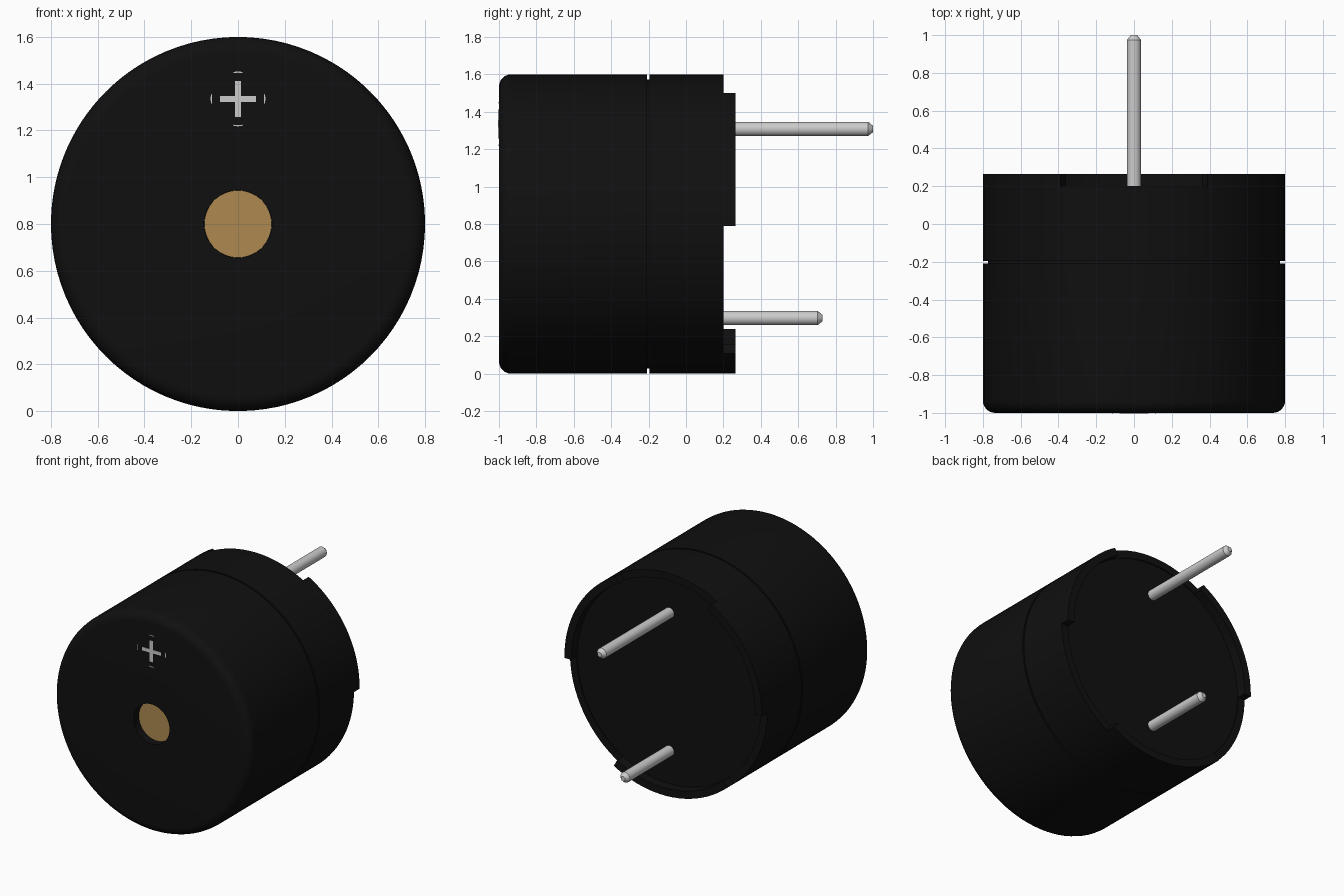
import bpy, bmesh, math

cube = bpy.data.objects.get("Cube")
if cube:
    bpy.data.objects.remove(cube, do_unlink=True)

CENTRE_Z = 0.8


def material(name, rgb, rough=0.5):
    m = bpy.data.materials.new(name)
    m.use_nodes = True
    m.diffuse_color = (*rgb, 1)
    bsdf = m.node_tree.nodes["Principled BSDF"]
    bsdf.inputs["Base Color"].default_value = (*rgb, 1)
    bsdf.inputs["Roughness"].default_value = rough
    return m


BLACK = material("black plastic", (0.005, 0.005, 0.005))
SILVER = material("light grey", (0.6, 0.6, 0.6))
BRASS = material("brass tan", (0.42, 0.25, 0.08))


def finish(bm, name, mat):
    bmesh.ops.remove_doubles(bm, verts=bm.verts, dist=1e-5)
    bmesh.ops.recalc_face_normals(bm, faces=bm.faces)
    mesh = bpy.data.meshes.new(name)
    bm.to_mesh(mesh)
    bm.free()
    mesh.materials.append(mat)
    ob = bpy.data.objects.new(name, mesh)
    bpy.context.collection.objects.link(ob)
    bpy.ops.object.select_all(action="DESELECT")
    ob.select_set(True)
    bpy.context.view_layer.objects.active = ob
    bpy.ops.object.shade_smooth_by_angle(angle=math.radians(30))
    return ob


def lathe(name, profile, mat, start=0, end=360, steps=96, z=CENTRE_Z, closed=False):
    """Turn (radius, y) points about the y axis; partial turns get end caps."""
    bm = bmesh.new()
    full = end - start >= 360
    rings = []
    for i in range(steps if full else steps + 1):
        a = math.radians(start + (end - start) * i / steps)
        rings.append([bm.verts.new((r * math.cos(a), y, z + r * math.sin(a)))
                      for r, y in profile])
    n = len(profile)
    for i in range(steps):
        p, q = rings[i], rings[(i + 1) % len(rings)]
        for j in range(n if closed else n - 1):
            k = (j + 1) % n
            bm.faces.new((p[j], p[k], q[k], q[j]))
    if not full:
        bm.faces.new(rings[0])
        bm.faces.new(rings[-1])
    return finish(bm, name, mat)


# Housing: sound hole, rounded front edge, seam groove, slightly sunk back
FILLET = 0.065
edge = [(0.8 - FILLET + FILLET * math.sin(math.radians(a)),
         -1 + FILLET - FILLET * math.cos(math.radians(a))) for a in range(0, 91, 15)]
lathe("housing",
      [(0, -0.935), (0.145, -0.935), (0.145, -1)] + edge +
      [(0.8, -0.209), (0.772, -0.209), (0.772, -0.196), (0.8, -0.196),
       (0.8, 0.2), (0.745, 0.2), (0.745, 0.192), (0, 0.192)], BLACK)

# Membrane seen through the sound hole
lathe("sound_hole_membrane", [(0, -0.942), (0.144, -0.942), (0.144, -0.934), (0, -0.934)],
      BRASS, steps=64)

# Raised rim sections on the back
RIM = [(0.745, 0.19), (0.8, 0.19), (0.8, 0.265), (0.745, 0.265)]
for name, a0, a1 in (("rim_left", -0.7, 61), ("rim_right", 119, 180.7),
                     ("rim_bottom", 229, 300)):
    lathe(name, RIM, BLACK, a0, a1, 20, closed=True)

# Contact pins with chamfered tips
for name, z, tip in (("upper_pin", 1.308, 1.0), ("lower_pin", 0.297, 0.73)):
    lathe(name, [(0, 0.18), (0.038, 0.18), (0.038, tip - 0.026), (0.017, tip), (0, tip)],
          SILVER, steps=32, z=z)

# Plus mark: one flat cross-shaped plate
MARK_Z, ARM, HALF = 1.335, 0.077, 0.0125
bm = bmesh.new()
quarter = [(ARM, -HALF), (ARM, HALF), (HALF, HALF)]
outline = []
for i in range(4):
    c, s = round(math.cos(i * math.pi / 2)), round(math.sin(i * math.pi / 2))
    outline += [(x * c - y * s, x * s + y * c) for x, y in quarter]
face = bm.faces.new([bm.verts.new((x, -1.004, MARK_Z + y)) for x, y in outline])
ext = bmesh.ops.extrude_face_region(bm, geom=[face], use_keep_orig=True)
bmesh.ops.translate(bm, vec=(0, 0.006, 0),
                    verts=[v for v in ext["geom"] if isinstance(v, bmesh.types.BMVert)])
finish(bm, "plus_mark", SILVER)

# Fine broken ring around the plus mark
for i, side in enumerate(("left", "top", "right", "bottom")):
    lathe("mark_arc_" + side, [(0.112, -1.002), (0.117, -1.002), (0.117, -0.998), (0.112, -0.998)],
          SILVER, i * 90 - 10, i * 90 + 10, 6, z=MARK_Z, closed=True)
